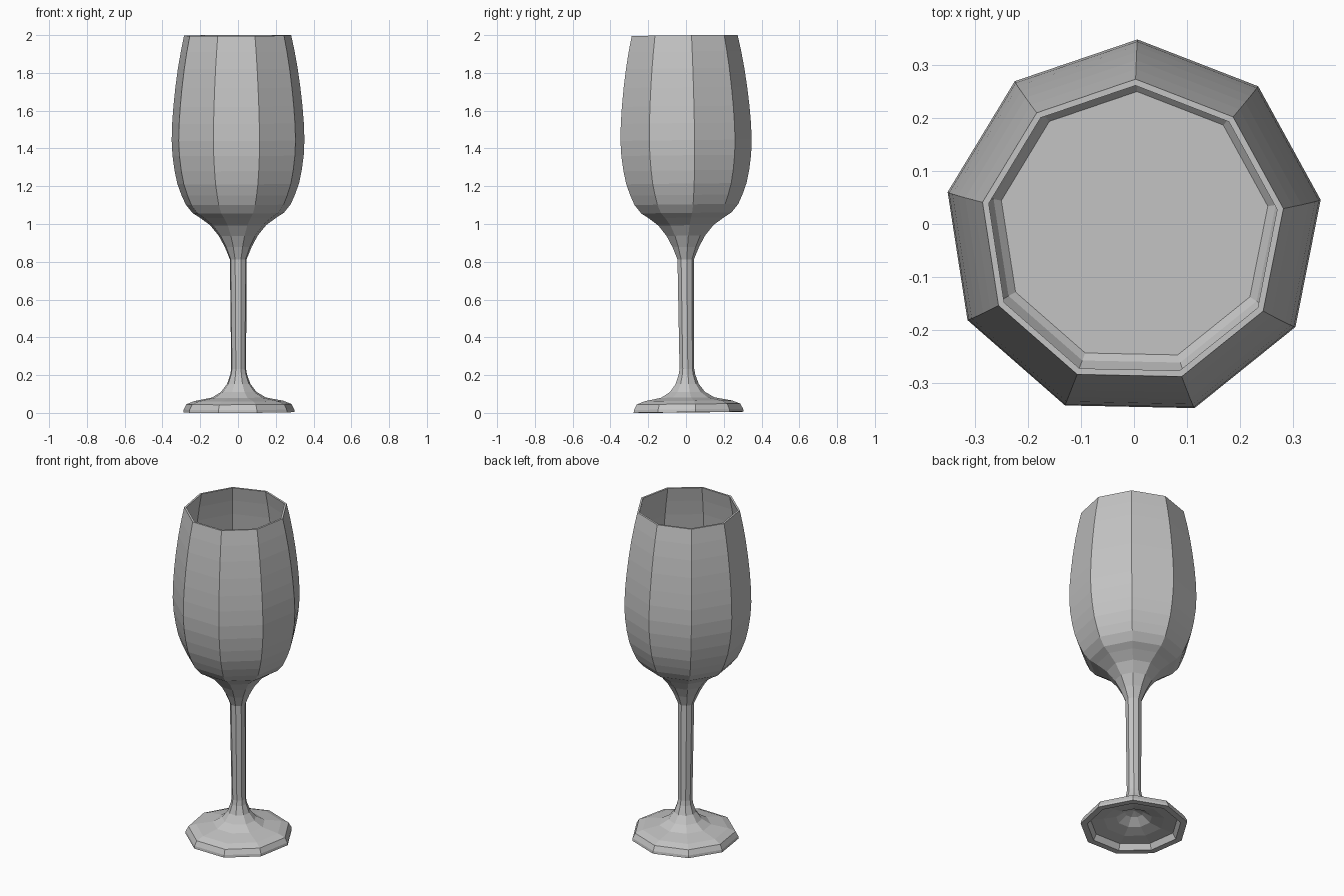
import bpy, bmesh, math
from mathutils import Matrix

cube = bpy.data.objects.get("Cube")
if cube:
    bpy.data.objects.remove(cube, do_unlink=True)

SIDES = 9
# Whole glass leans very slightly and is turned a touch about its axis
LEAN = (Matrix.Translation((0.004, 0.006, 0.003))
        @ Matrix.Rotation(math.radians(-0.2), 4, 'Y')
        @ Matrix.Rotation(math.radians(0.6), 4, 'X')
        @ Matrix.Rotation(math.radians(-1.2), 4, 'Z'))

grey = bpy.data.materials.new("pale_grey")
grey.use_nodes = True
colour = (0.55, 0.55, 0.55, 1)
grey.diffuse_color = colour
grey.node_tree.nodes["Principled BSDF"].inputs["Base Color"].default_value = colour


def lathe(name, profile):
    """Spin a (radius, height) profile into a faceted, flat-shaded solid."""
    bm = bmesh.new()
    verts = [bm.verts.new((0, r, z)) for r, z in profile]
    edges = [bm.edges.new(pair) for pair in zip(verts, verts[1:])]
    bmesh.ops.spin(bm, geom=verts + edges, cent=(0, 0, 0), axis=(0, 0, 1),
                   angle=math.tau, steps=SIDES)
    bmesh.ops.remove_doubles(bm, verts=bm.verts, dist=0.0005)
    bmesh.ops.recalc_face_normals(bm, faces=bm.faces)
    bm.transform(LEAN)
    mesh = bpy.data.meshes.new(name)
    bm.to_mesh(mesh)
    bm.free()
    mesh.materials.append(grey)
    obj = bpy.data.objects.new(name, mesh)
    bpy.context.collection.objects.link(obj)
    return obj


# Hollow underside, from the centre out to the foot's edge
underside = [(0, 0.11), (0.05, 0.095), (0.1, 0.06), (0.17, 0.042),
             (0.245, 0.034), (0.262, 0.0)]
# Top of the foot, rising into the stem
foot = [(0.299, 0.0), (0.297, 0.015), (0.282, 0.043), (0.24, 0.06),
        (0.145, 0.078), (0.095, 0.108), (0.063, 0.15), (0.045, 0.2)]
stem = [(0.04, 0.23), (0.045, 0.81), (0.072, 0.875), (0.105, 0.935),
        (0.15, 0.99)]
# Outer bowl wall, bottom to rim
bowl = [(0.205, 1.03), (0.245, 1.055), (0.282, 1.1), (0.305, 1.15),
        (0.327, 1.21), (0.342, 1.28), (0.353, 1.36), (0.357, 1.44),
        (0.354, 1.53), (0.347, 1.62), (0.336, 1.72), (0.322, 1.82),
        (0.306, 1.91), (0.288, 1.995)]
# Inner wall follows the outer one down to a flat floor
inner = [(r - 0.012, z) for r, z in reversed(bowl[2:])]
floor = [(0.255, 1.085), (0, 1.085)]

lathe("wine_glass", underside + foot + stem + bowl + inner + floor)
